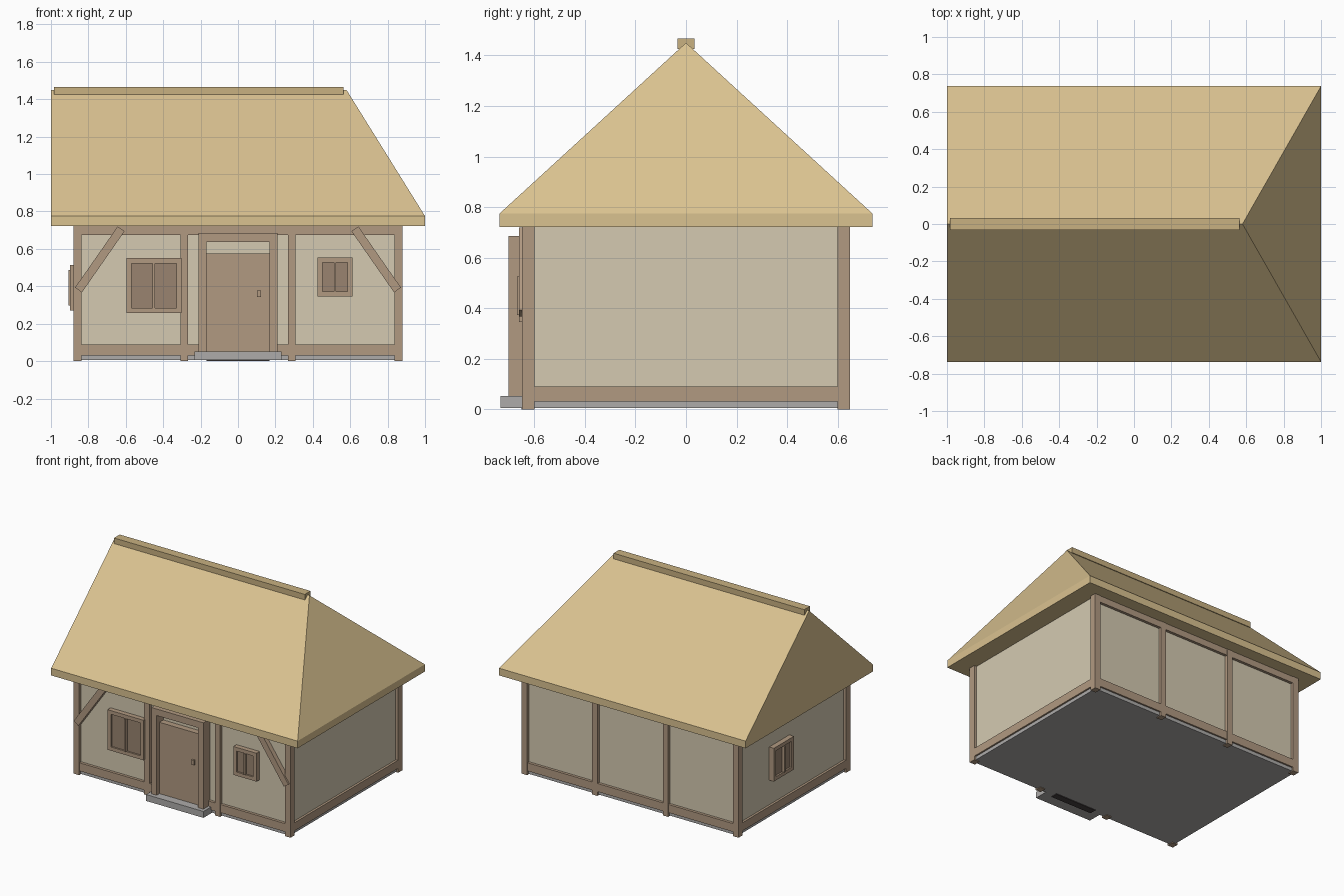
import bpy, bmesh, math
from mathutils import Vector, Matrix

if "Cube" in bpy.data.objects:
    bpy.data.objects.remove(bpy.data.objects["Cube"])


def mat(name, rgb):
    m = bpy.data.materials.new(name)
    m.diffuse_color = (*rgb, 1)
    m.use_nodes = True
    m.node_tree.nodes["Principled BSDF"].inputs["Base Color"].default_value = m.diffuse_color
    return m


THATCH = mat("thatch", (0.70, 0.54, 0.28))
RIDGE = mat("ridge_thatch", (0.58, 0.44, 0.22))
WOOD = mat("timber", (0.44, 0.32, 0.22))
PLASTER = mat("plaster", (0.66, 0.59, 0.44))
PANE = mat("pane", (0.32, 0.23, 0.16))
STONE = mat("stone", (0.42, 0.41, 0.40))
DARK = mat("dark", (0.06, 0.05, 0.05))


def finish(name, bm, material):
    bmesh.ops.recalc_face_normals(bm, faces=bm.faces)
    me = bpy.data.meshes.new(name)
    bm.to_mesh(me)
    bm.free()
    me.materials.append(material)
    ob = bpy.data.objects.new(name, me)
    bpy.context.collection.objects.link(ob)
    return ob


def box(name, x, y, z, material):
    """Box from (min, max) ranges."""
    bm = bmesh.new()
    r = (x, y, z)
    size = Vector([b - a for a, b in r])
    mid = Vector([(a + b) / 2 for a, b in r])
    bmesh.ops.create_cube(bm, size=1, matrix=Matrix.Translation(mid) @ Matrix.Diagonal((*size, 1)))
    return finish(name, bm, material)


# Plastered body on a stone footing
box("walls", (-0.86, 0.86), (-0.625, 0.625), (0.03, 0.73), PLASTER)
box("footing", (-0.865, 0.865), (-0.633, 0.633), (0.005, 0.035), STONE)

# Timber frame: corner posts, intermediate posts, sills and top beams
for sy, side in ((-1, "front"), (1, "back")):
    def ys(a, b):
        return tuple(sorted((sy * a, sy * b)))
    for sx in (-1, 1):
        box(f"{side}_corner_post", tuple(sorted((sx * 0.836, sx * 0.88))), ys(0.60, 0.648), (0, 0.725), WOOD)
        box(f"{side}_middle_post", (sx * 0.287 - 0.021, sx * 0.287 + 0.021), ys(0.60, 0.648), (0, 0.725), WOOD)
    box(f"{side}_sill", (-0.84, 0.84), ys(0.60, 0.645), (0.03, 0.09), WOOD)
    box(f"{side}_top_beam", (-0.84, 0.84), ys(0.60, 0.645), (0.675, 0.725), WOOD)
for sx in (-1, 1):
    box("side_sill", tuple(sorted((sx * 0.84, sx * 0.877))), (-0.61, 0.61), (0.03, 0.09), WOOD)

# Diagonal braces on the front corners
for sx in (-1, 1):
    a, b = Vector((sx * 0.853, -0.642, 0.38)), Vector((sx * 0.625, -0.642, 0.707))
    d = b - a
    bm = bmesh.new()
    bmesh.ops.create_cube(bm, size=1, matrix=Matrix.Translation((a + b) / 2)
                          @ Matrix.Rotation(math.atan2(d.x, d.z), 4, 'Y')
                          @ Matrix.Diagonal((0.045, 0.036, d.length, 1)))
    finish("corner_brace", bm, WOOD)

# Door with jambs, header, leaf, handle and step
for sx in (-1, 1):
    box("door_jamb", tuple(sorted((sx * 0.168, sx * 0.211))), (-0.703, -0.62), (0.03, 0.685), WOOD)
box("door_header", (-0.168, 0.168), (-0.703, -0.62), (0.637, 0.685), WOOD)
box("door_leaf", (-0.168, 0.168), (-0.67, -0.62), (0.03, 0.575), WOOD)
box("door_handle", (0.102, 0.122), (-0.685, -0.665), (0.342, 0.377), WOOD)
box("door_step", (-0.233, 0.233), (-0.733, -0.63), (0.005, 0.052), STONE)
box("threshold", (-0.168, 0.168), (-0.65, -0.60), (0, 0.012), DARK)


def window(name, centre, w, h, depth, angle=0):
    """Frame, pane and centre bar; built facing -y, then turned about z."""
    t = 0.027
    parts = [
        box(name + "_frame_left", (-w, -w + t), (-depth, 0.02), (-h, h), WOOD),
        box(name + "_frame_right", (w - t, w), (-depth, 0.02), (-h, h), WOOD),
        box(name + "_frame_top", (-w + t, w - t), (-depth, 0.02), (h - t, h), WOOD),
        box(name + "_frame_bottom", (-w + t, w - t), (-depth, 0.02), (-h, -h + t), WOOD),
        box(name + "_pane", (-w + t, w - t), (-depth + 0.012, 0.02), (-h + t, h - t), PANE),
        box(name + "_bar", (-0.006, 0.006), (-depth - 0.008, 0.0), (-h + t, h - t), WOOD),
    ]
    for p in parts:
        p.data.transform(Matrix.Translation(centre) @ Matrix.Rotation(angle, 4, 'Z'))


window("large_window", (-0.45, -0.625, 0.403), 0.147, 0.147, 0.036)
window("small_window", (0.519, -0.625, 0.449), 0.094, 0.104, 0.036)
window("left_window", (-0.86, 0.147, 0.392), 0.117, 0.122, 0.038, -math.pi / 2)

# Roof: eave slab rising to a ridge, upright gable at left and hip at right
bm = bmesh.new()
corners = [(-1, -0.737), (1, -0.737), (1, 0.737), (-1, 0.737)]
low = [bm.verts.new((x, y, 0.722)) for x, y in corners]
eave = [bm.verts.new((x, y, 0.775)) for x, y in corners]
r0, r1 = bm.verts.new((-1, 0, 1.45)), bm.verts.new((0.58, 0, 1.45))
bm.faces.new(low)
for i in range(4):
    j = (i + 1) % 4
    bm.faces.new((low[i], low[j], eave[j], eave[i]))
bm.faces.new((eave[0], eave[1], r1, r0))
bm.faces.new((eave[1], eave[2], r1))
bm.faces.new((eave[2], eave[3], r0, r1))
bm.faces.new((eave[3], eave[0], r0))
finish("roof", bm, THATCH)
box("ridge_cap", (-0.983, 0.565), (-0.033, 0.033), (1.425, 1.466), RIDGE)
